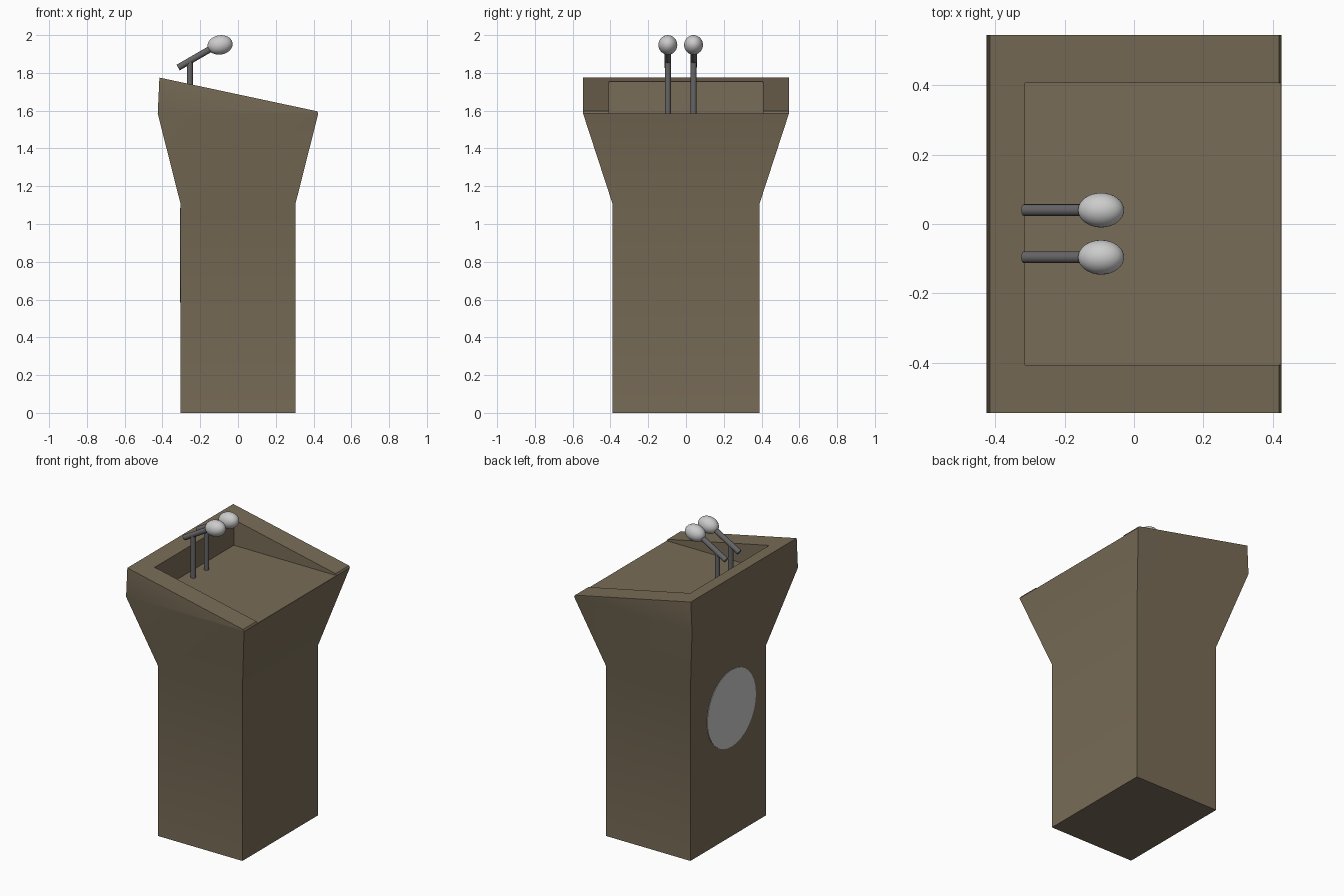
import bpy, bmesh, math
from mathutils import Vector

if "Cube" in bpy.data.objects:
    bpy.data.objects.remove(bpy.data.objects["Cube"])


def material(name, rgb):
    m = bpy.data.materials.new(name)
    m.diffuse_color = (*rgb, 1)
    m.use_nodes = True
    m.node_tree.nodes["Principled BSDF"].inputs["Base Color"].default_value = m.diffuse_color
    return m


WOOD = material("brown_wood", (0.19, 0.15, 0.095))
DARK = material("dark_metal", (0.13, 0.13, 0.135))


def smooth(ob, mat=None):
    if mat:
        ob.data.materials.append(mat)
    bpy.ops.object.select_all(action='DESELECT')
    ob.select_set(True)
    bpy.context.view_layer.objects.active = ob
    bpy.ops.object.shade_smooth_by_angle(angle=math.radians(30))
    return ob


def loft(name, rings):
    """Skin a stack of four-cornered rings and cap both ends."""
    bm = bmesh.new()
    loops = [[bm.verts.new(p) for p in r] for r in rings]
    for a, b in zip(loops, loops[1:]):
        for i in range(4):
            j = (i + 1) % 4
            bm.faces.new((a[i], a[j], b[j], b[i]))
    bm.faces.new(loops[0][::-1])
    bm.faces.new(loops[-1])
    me = bpy.data.meshes.new(name)
    bm.to_mesh(me)
    bm.free()
    ob = bpy.data.objects.new(name, me)
    bpy.context.collection.objects.link(ob)
    return ob


def ring(x0, x1, y, z0, z1):
    return [(x0, -y, z0), (x1, -y, z1), (x1, y, z1), (x0, y, z0)]


def rod(name, a, b, r, mat):
    a, b = Vector(a), Vector(b)
    d = b - a
    bpy.ops.mesh.primitive_cylinder_add(vertices=32, radius=r, depth=d.length, location=(a + b) / 2)
    ob = bpy.context.object
    ob.name = name
    ob.rotation_euler = d.to_track_quat('Z', 'Y').to_euler()
    return smooth(ob, mat)


# Flared body with a slanted top
body = loft("lectern_body", [
    ring(-0.305, 0.305, 0.39, 0, 0),
    ring(-0.305, 0.305, 0.39, 1.11, 1.11),
    ring(-0.425, 0.425, 0.545, 1.585, 1.585),
    ring(-0.416, 0.418, 0.545, 1.775, 1.597),
])

# Level reading tray cut into the top, open at the low edge
cutter = loft("tray_cutter", [ring(-0.315, 0.6, 0.407, z, z) for z in (1.586, 1.9)])
cutter.hide_render = True
cut = body.modifiers.new("tray", 'BOOLEAN')
cut.operation = 'DIFFERENCE'
cut.solver = 'EXACT'
cut.object = cutter
bpy.context.view_layer.objects.active = body
bpy.ops.object.modifier_apply(modifier=cut.name)
bpy.data.objects.remove(cutter)
smooth(body, WOOD)

# Round emblem plate on the audience side
rod("round_plate", (-0.30, -0.03, 0.835), (-0.308, -0.03, 0.835), 0.25, None)

# Pair of microphones: stem, angled arm, egg-shaped head
for side, y in (("left", 0.04), ("right", -0.096)):
    rod(f"microphone_stem_{side}", (-0.255, y, 1.58), (-0.255, y, 1.86), 0.016, DARK)
    rod(f"microphone_arm_{side}", (-0.317, y, 1.828), (-0.12, y, 1.942), 0.017, DARK)
    bpy.ops.mesh.primitive_uv_sphere_add(segments=32, ring_count=16, radius=1,
                                         location=(-0.095, y, 1.948),
                                         rotation=(0, math.radians(-10), 0))
    head = bpy.context.object
    head.name = f"microphone_head_{side}"
    head.scale = (0.067, 0.05, 0.051)
    smooth(head)
